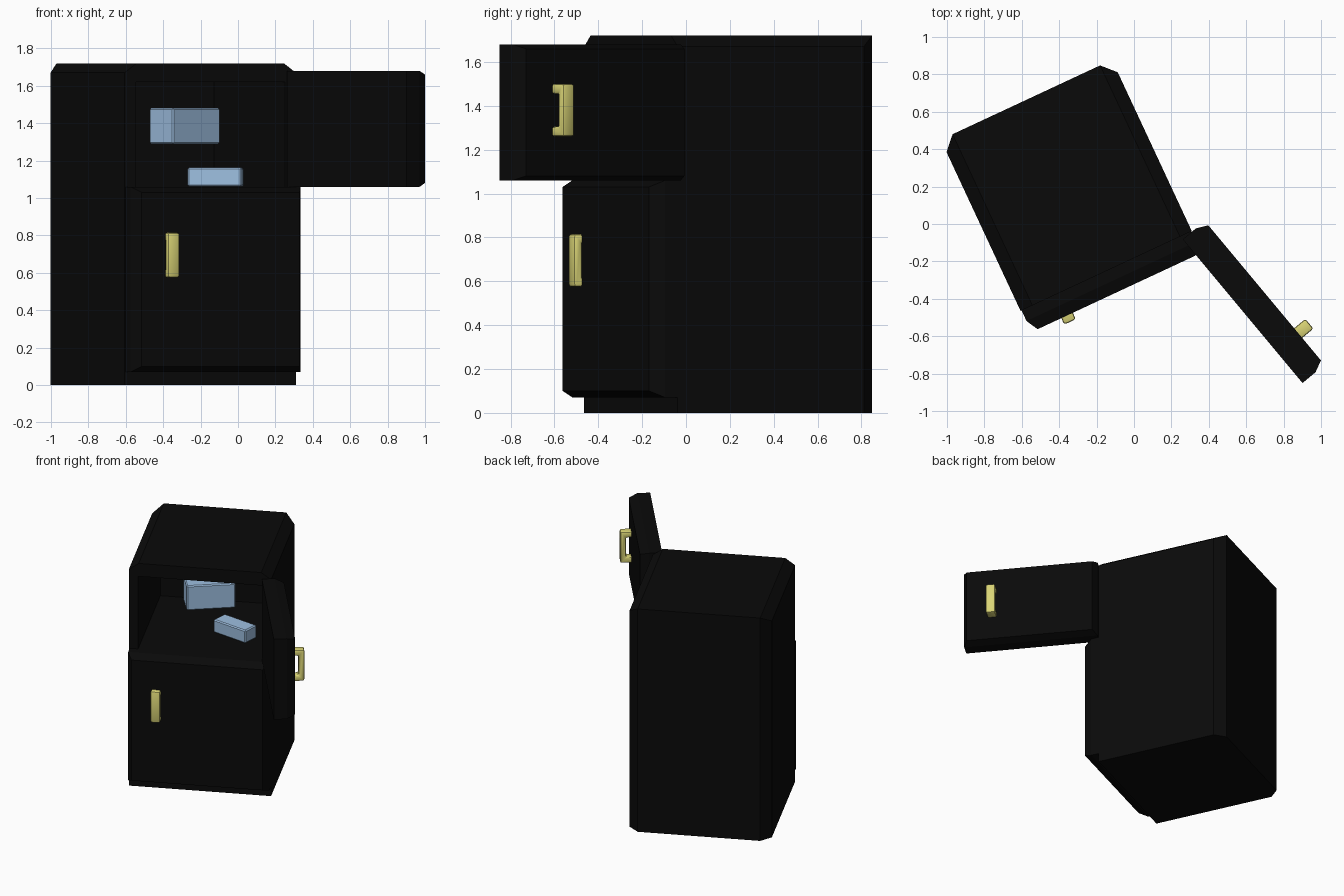
import bpy, bmesh
from math import radians
from mathutils import Vector, Matrix

cube = bpy.data.objects.get("Cube")
if cube:
    bpy.data.objects.remove(cube, do_unlink=True)


def material(name, rgb):
    m = bpy.data.materials.new(name)
    m.use_nodes = True
    m.diffuse_color = (*rgb, 1)
    m.node_tree.nodes["Principled BSDF"].inputs["Base Color"].default_value = (*rgb, 1)
    return m


BLACK = material("black enamel", (0.003, 0.003, 0.003))
YELLOW = material("pale yellow", (0.70, 0.66, 0.18))
BLUE = material("ice blue", (0.34, 0.52, 0.75))

BODY_TURN, DOOR_TURN = radians(25), radians(-50.2)


def finish(name, bm, mat, turn, loc=(0, 0, 0)):
    bmesh.ops.recalc_face_normals(bm, faces=bm.faces)
    me = bpy.data.meshes.new(name)
    bm.to_mesh(me)
    bm.free()
    me.materials.append(mat)
    ob = bpy.data.objects.new(name, me)
    bpy.context.collection.objects.link(ob)
    ob.location = loc
    ob.rotation_euler.z = turn
    return ob


def box(name, lo, hi, mat, turn, inset=(1, 1, 1), rule=None, loc=(0, 0, 0)):
    """Box whose edges picked by rule(edge midpoint in -1..1) are chamfered by a per-axis inset."""
    lo, hi, inset = Vector(lo), Vector(hi), Vector(inset)
    size, mid = hi - lo, (hi + lo) / 2
    bm = bmesh.new()
    bmesh.ops.create_cube(bm, size=2)
    edges = [e for e in bm.edges if rule and rule((e.verts[0].co + e.verts[1].co) / 2)]
    half = Vector(s / i / 2 for s, i in zip(size, inset))
    bmesh.ops.scale(bm, vec=half, verts=bm.verts)
    if edges:
        bmesh.ops.bevel(bm, geom=edges, offset=1, segments=1, affect='EDGES')
    bmesh.ops.scale(bm, vec=inset, verts=bm.verts)
    bmesh.ops.translate(bm, vec=mid, verts=bm.verts)
    return finish(name, bm, mat, turn, loc)


# Cabinet: chamfered along the back corners and the top side edges
cabinet = box("cabinet", (-0.746, -0.165, 0), (0.264, 0.845, 1.72), BLACK, BODY_TURN,
              (0.07, 0.073, 0.05),
              lambda m: m.x * m.y * m.x > 0.5 or m.x * m.z * m.x > 0.5)

# Freezer compartment cut into the front
cutter = box("compartment_cutter", (-0.68, -0.4, 1.06), (0.2, 0.73, 1.62), BLACK, BODY_TURN)
cut = cabinet.modifiers.new("compartment", 'BOOLEAN')
cut.object = cutter
cut.solver = 'EXACT'
graph = bpy.context.evaluated_depsgraph_get()
cabinet.data = bpy.data.meshes.new_from_object(cabinet.evaluated_get(graph))
cabinet.modifiers.clear()
bpy.data.objects.remove(cutter, do_unlink=True)

# Doors: chamfered around the outer face
box("lower_door", (-0.74, -0.292, 0.07), (0.262, -0.16, 1.06), BLACK, BODY_TURN,
    (0.035, 0.065, 0.03), lambda m: m.y < -0.5)
box("freezer_door", (0.23, 0.148, 1.06), (1.23, 0.301, 1.68), BLACK, DOOR_TURN,
    (0.03, 0.062, 0.02), lambda m: m.y > 0.5)


def handle(name, x, y, z, out, turn):
    """C-shaped pull: y is the base plane, out is +1 or -1."""
    reach, grip, post, h, w = 0.095, 0.04, 0.045, 0.24, 0.068
    outline = [(0, 0), (reach, 0), (reach, h), (0, h), (0, h - post),
               (reach - grip, h - post), (reach - grip, post), (0, post)]
    bm = bmesh.new()
    f = bm.faces.new([bm.verts.new((x, y + out * a, z + b)) for a, b in outline])
    side = bmesh.ops.extrude_face_region(bm, geom=[f])["geom"]
    bmesh.ops.translate(bm, vec=(w, 0, 0),
                        verts=[v for v in side if isinstance(v, bmesh.types.BMVert)])
    bmesh.ops.recalc_face_normals(bm, faces=bm.faces)
    bmesh.ops.bevel(bm, geom=bm.edges[:], offset=0.012, segments=2, profile=0.5,
                    affect='EDGES')
    return finish(name, bm, YELLOW, turn)


handle("lower_handle", -0.565, -0.235, 0.575, -1, BODY_TURN)
handle("freezer_handle", 0.976, 0.284, 1.26, 1, DOOR_TURN)


# Frozen packs in the compartment
def pack(name, size, loc, turn):
    half = Vector(size) / 2
    return box(name, -half, half, BLUE, radians(turn), (0.008,) * 3, lambda m: True, loc)


pack("upper_pack", (0.344, 0.19, 0.19), (-0.285, 0.058, 1.385), 42.5)
pack("lower_pack", (0.292, 0.125, 0.1), (-0.12, 0.135, 1.112), -5)

bpy.ops.object.select_all(action='DESELECT')
for ob in bpy.context.collection.objects:
    if ob.type == 'MESH' and "handle" in ob.name:
        ob.select_set(True)
        bpy.context.view_layer.objects.active = ob
bpy.ops.object.shade_smooth_by_angle(angle=radians(40))
